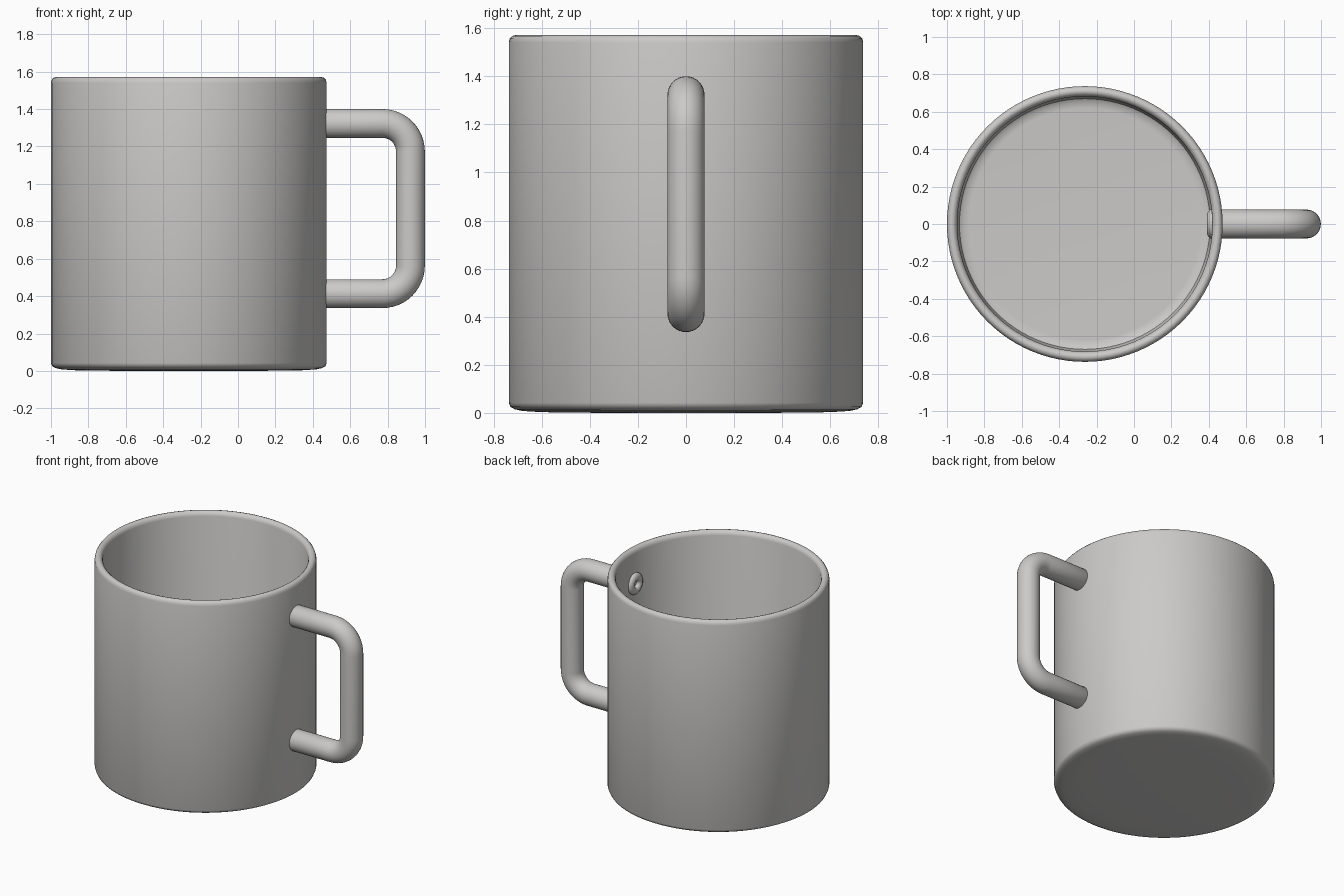
import bpy, bmesh, math
from mathutils import Vector

if "Cube" in bpy.data.objects:
    bpy.data.objects.remove(bpy.data.objects["Cube"])

mat = bpy.data.materials.new("warm grey")
mat.diffuse_color = (0.6, 0.59, 0.58, 1)
mat.use_nodes = True
mat.node_tree.nodes["Principled BSDF"].inputs["Base Color"].default_value = mat.diffuse_color

CX = -0.263          # mug axis


def skin(name, rings, close_start=True, close_end=True):
    """Join a list of vertex rings (equal counts) into one smooth surface."""
    bm = bmesh.new()
    vr = [[bm.verts.new(p) for p in r] for r in rings]
    n = len(vr[0])
    for a, b in zip(vr, vr[1:]):
        for i in range(n):
            j = (i + 1) % n
            bm.faces.new((a[i], a[j], b[j], b[i]))
    if close_start:
        bm.faces.new(vr[0][::-1])
    if close_end:
        bm.faces.new(vr[-1])
    bmesh.ops.recalc_face_normals(bm, faces=bm.faces)
    me = bpy.data.meshes.new(name)
    bm.to_mesh(me)
    bm.free()
    me.materials.append(mat)
    ob = bpy.data.objects.new(name, me)
    bpy.context.collection.objects.link(ob)
    bpy.context.view_layer.objects.active = ob
    ob.select_set(True)
    bpy.ops.object.shade_smooth_by_angle(angle=math.radians(40))
    ob.select_set(False)
    return ob


# Cup: closed profile (radius, height) from under the base, over the rim, to the inside floor
profile = [(0.35, 0.0), (0.6, 0.003), (0.68, 0.008), (0.712, 0.015), (0.73, 0.025), (0.737, 0.042),
           (0.737, 1.54), (0.733, 1.556), (0.724, 1.567), (0.71, 1.571),
           (0.698, 1.567), (0.687, 1.556), (0.682, 1.54),
           (0.677, 0.1), (0.67, 0.075), (0.65, 0.062), (0.62, 0.06)]
SEG = 96
skin("cup", [[(CX + r * math.cos(2 * math.pi * i / SEG), r * math.sin(2 * math.pi * i / SEG), z)
              for i in range(SEG)] for r, z in profile])

# Handle: round tube swept along a bent path, with dimpled ends poking through the wall
X0, X1, ZT, ZB, BEND, R = 0.408, 0.922, 1.323, 0.413, 0.15, 0.077
ends = [(0.018, 0.03), (0.024, -0.006), (0.036, -0.017), (0.052, -0.018), (0.068, -0.011)]
path = [(X0 + dx, ZT, 0.0, r) for r, dx in ends]          # x, z, heading, radius
path.append((X0, ZT, 0.0, R))
for zc, start in ((ZT - BEND, 0), (ZB + BEND, 90)):
    for k in range(13):
        a = math.radians(start + 90 * k / 12)
        path.append((X1 - BEND + BEND * math.sin(a), zc + BEND * math.cos(a), a, R))
path.append((X0, ZB, math.pi, R))
path += [(X0 + dx, ZB, math.pi, r) for r, dx in reversed(ends)]

TS = 32
rings = []
for x, z, a, r in path:
    out = Vector((math.sin(a), 0, math.cos(a)))
    side = Vector((0, 1, 0))
    rings.append([Vector((x, 0, z)) + r * (math.cos(2 * math.pi * i / TS) * out
                                           + math.sin(2 * math.pi * i / TS) * side)
                  for i in range(TS)])
skin("handle", rings)
